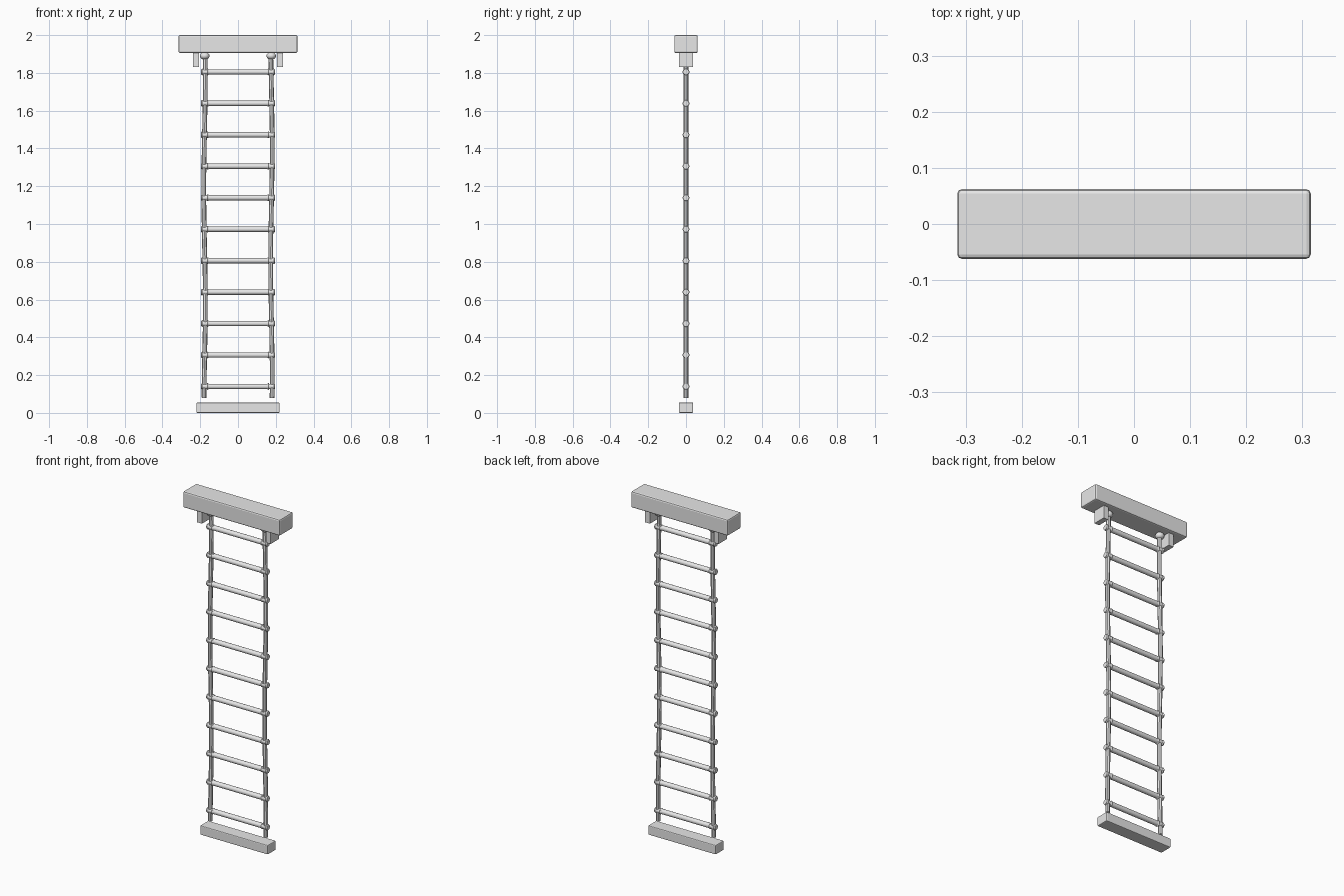
import bpy, math
from mathutils import Vector

if "Cube" in bpy.data.objects:
    bpy.data.objects.remove(bpy.data.objects["Cube"])

mat = bpy.data.materials.new("light_grey")
mat.diffuse_color = (0.8, 0.8, 0.8, 1)
mat.use_nodes = True
mat.node_tree.nodes["Principled BSDF"].inputs["Base Color"].default_value = mat.diffuse_color


def finish(ob, name):
    ob.name = name
    ob.data.materials.clear()
    ob.data.materials.append(mat)
    return ob


def smooth(ob):
    bpy.ops.object.select_all(action='DESELECT')
    ob.select_set(True)
    bpy.context.view_layer.objects.active = ob
    bpy.ops.object.shade_smooth_by_angle(angle=math.radians(40))


def box(name, x0, x1, hy, z0, z1, bevel):
    bpy.ops.mesh.primitive_cube_add(size=1, location=((x0 + x1) / 2, 0, (z0 + z1) / 2))
    ob = bpy.context.object
    ob.scale = (x1 - x0, 2 * hy, z1 - z0)
    bpy.ops.object.transform_apply(location=False, rotation=False, scale=True)
    if bevel:
        m = ob.modifiers.new("soft_edges", 'BEVEL')
        m.width, m.segments = bevel, 2
    return finish(ob, name)


def rope(name, points, radius):
    cu = bpy.data.curves.new(name, 'CURVE')
    cu.dimensions = '3D'
    cu.bevel_depth, cu.bevel_resolution = radius, 2
    cu.use_fill_caps = True
    sp = cu.splines.new('POLY')
    sp.points.add(len(points) - 1)
    for p, co in zip(sp.points, points):
        p.co = (*co, 1)
    ob = bpy.data.objects.new(name, cu)
    bpy.context.collection.objects.link(ob)
    bpy.ops.object.select_all(action='DESELECT')
    ob.select_set(True)
    bpy.context.view_layer.objects.active = ob
    bpy.ops.object.convert(target='MESH')
    ob = bpy.context.object
    smooth(ob)
    return finish(ob, name)


# Top beam and bottom bar
box("top_beam", -0.315, 0.315, 0.062, 1.905, 2.0, 0.008)
box("bottom_bar", -0.22, 0.22, 0.038, 0.0, 0.055, 0.005)

rung_z = [0.14 + i * 0.1665 for i in range(11)]

for side, s in (("left", -1), ("right", 1)):
    # Hanging bracket under the beam
    xs = sorted((s * 0.207, s * 0.239))
    box(side + "_bracket", xs[0], xs[1], 0.038, 1.83, 1.91, 0)

    # Side rope with a slight sway
    pts = []
    for i in range(41):
        t = i / 40
        z = 0.08 + t * 1.825
        pts.append(Vector((s * 0.177 + 0.004 * math.sin(t * 3 * math.pi + s), 0, z)))
    rope(side + "_rope", pts, 0.0125)

    # Knot against the beam
    bpy.ops.mesh.primitive_uv_sphere_add(segments=16, ring_count=10, radius=0.025,
                                         location=(s * 0.176, 0, 1.89))
    knot = finish(bpy.context.object, side + "_top_knot")
    knot.scale = (1, 1, 0.8)
    smooth(knot)

    # Lashings around each rung, either side of the rope
    for i, z in enumerate(rung_z):
        for part, x in (("inner", 0.161), ("outer", 0.190)):
            bpy.ops.mesh.primitive_torus_add(major_segments=14, minor_segments=6,
                                             major_radius=0.013, minor_radius=0.005,
                                             location=(s * x, 0, z),
                                             rotation=(0, math.pi / 2, 0))
            smooth(finish(bpy.context.object, f"{side}_{part}_lashing_{i + 1}"))

# Rungs
for i, z in enumerate(rung_z):
    bpy.ops.mesh.primitive_cylinder_add(vertices=14, radius=0.0145, depth=0.394,
                                        location=(0, 0, z), rotation=(0, math.pi / 2, 0))
    smooth(finish(bpy.context.object, f"rung_{i + 1}"))
